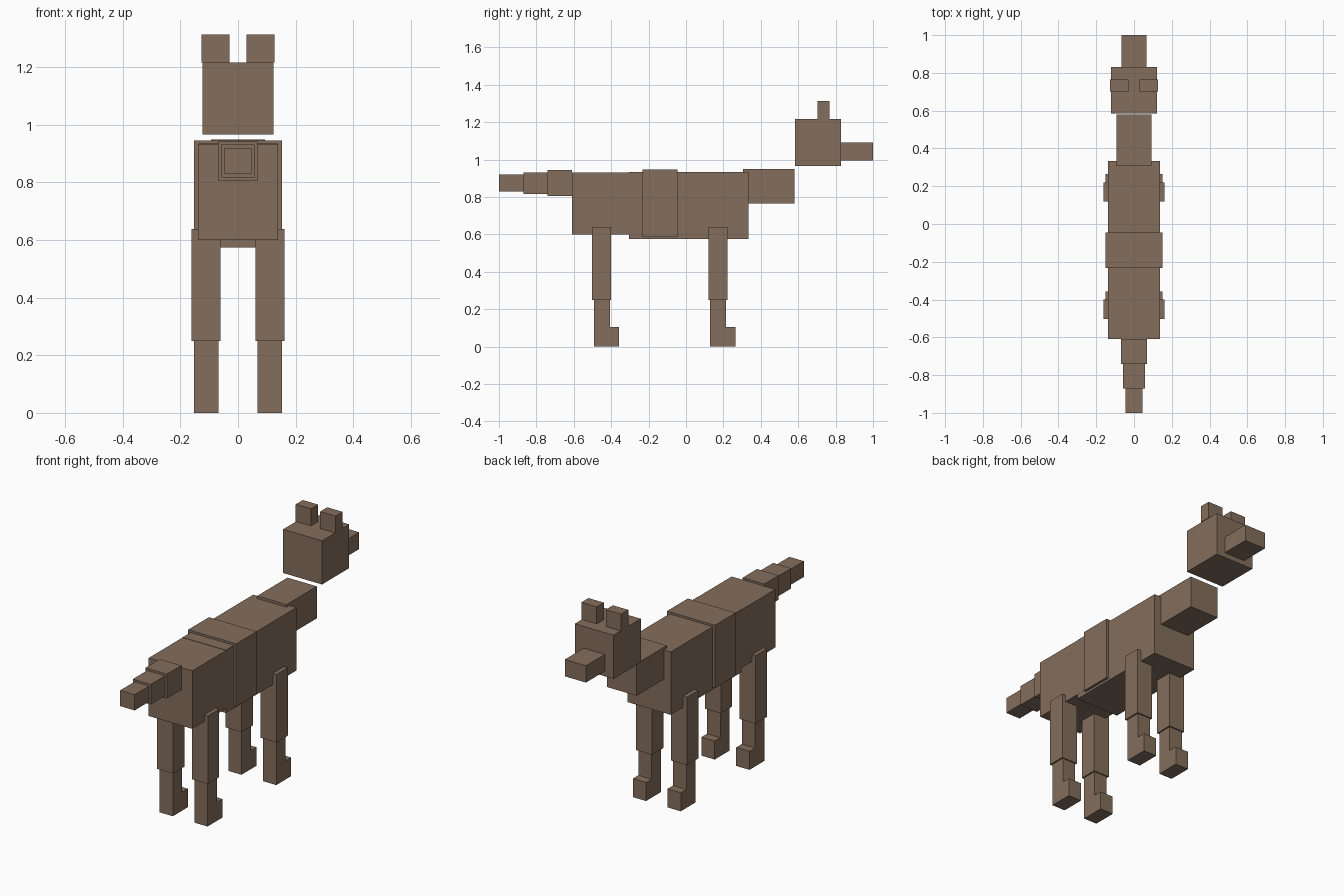
import bpy

if "Cube" in bpy.data.objects:
    bpy.data.objects.remove(bpy.data.objects["Cube"])

brown = bpy.data.materials.new("brown_fur")
brown.diffuse_color = (0.231, 0.157, 0.108, 1.0)
brown.use_nodes = True
brown.node_tree.nodes["Principled BSDF"].inputs["Base Color"].default_value = brown.diffuse_color


def box(name, x, y, z):
    """Axis-aligned box from (min, max) ranges."""
    bpy.ops.mesh.primitive_cube_add(size=1, location=[sum(r) / 2 for r in (x, y, z)])
    ob = bpy.context.object
    ob.name = name
    ob.scale = [r[1] - r[0] for r in (x, y, z)]
    bpy.ops.object.transform_apply(location=False, rotation=False, scale=True)
    ob.data.materials.append(brown)


def centred(name, half, y, z):
    box(name, (-half, half), y, z)


def pair(name, inner, outer, y, z):
    box(name + "_right", (inner, outer), y, z)
    box(name + "_left", (-outer, -inner), y, z)


# Torso
centred("hindquarters", 0.138, (-0.61, -0.05), (0.60, 0.932))
centred("chest", 0.137, (-0.305, 0.333), (0.574, 0.934))
centred("saddle_band", 0.152, (-0.233, -0.046), (0.587, 0.946))

# Tail, tapering backwards
centred("tail_base", 0.068, (-0.74, -0.61), (0.805, 0.944))
centred("tail_middle", 0.057, (-0.87, -0.74), (0.817, 0.932))
centred("tail_tip", 0.046, (-1.0, -0.87), (0.83, 0.92))

# Neck and head
centred("neck", 0.093, (0.306, 0.58), (0.766, 0.949))
centred("head", 0.123, (0.584, 0.83), (0.966, 1.216))
centred("muzzle", 0.067, (0.83, 1.0), (0.995, 1.091))
pair("ear", 0.029, 0.126, (0.702, 0.766), (1.216, 1.313))

# Legs: thigh, shin and foot, front and rear
for label, y in (("front", 0.119), ("rear", -0.502)):
    pair(label + "_thigh", 0.06, 0.161, (y, y + 0.102), (0.25, 0.639))
    pair(label + "_shin", 0.068, 0.152, (y + 0.01, y + 0.095), (0.0, 0.25))
    pair(label + "_foot", 0.068, 0.152, (y + 0.095, y + 0.145), (0.0, 0.106))
